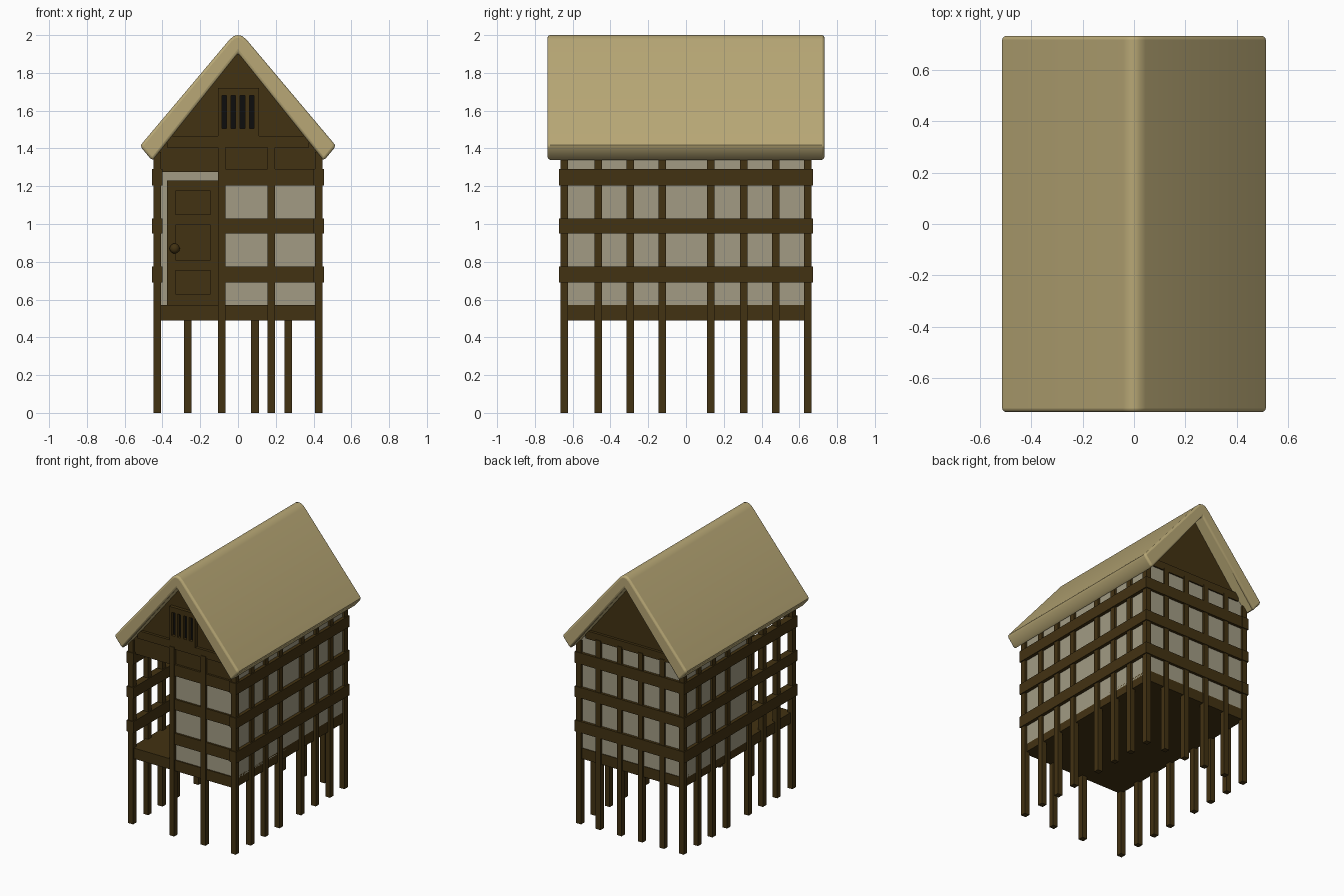
import bpy, bmesh, math

if "Cube" in bpy.data.objects:
    bpy.data.objects.remove(bpy.data.objects["Cube"])


def material(name, rgb):
    m = bpy.data.materials.new(name)
    m.diffuse_color = (*rgb, 1)
    m.use_nodes = True
    m.node_tree.nodes["Principled BSDF"].inputs["Base Color"].default_value = m.diffuse_color
    return m


WOOD = material("dark_wood", (0.055, 0.032, 0.006))
PLASTER = material("plaster", (0.36, 0.33, 0.23))
THATCH = material("thatch", (0.48, 0.39, 0.18))
BLACK = material("black", (0.004, 0.004, 0.004))


def finish(name, bm, mat):
    bmesh.ops.recalc_face_normals(bm, faces=bm.faces)
    me = bpy.data.meshes.new(name)
    bm.to_mesh(me)
    bm.free()
    me.materials.append(mat)
    ob = bpy.data.objects.new(name, me)
    bpy.context.collection.objects.link(ob)
    return ob


def boxes(name, items, mat=WOOD):
    """One object from boxes given as (x0, x1, y0, y1, z0, z1)."""
    bm = bmesh.new()
    for x0, x1, y0, y1, z0, z1 in items:
        vs = bmesh.ops.create_cube(bm, size=1)["verts"]
        for v in vs:
            v.co.x = x1 if v.co.x > 0 else x0
            v.co.y = y1 if v.co.y > 0 else y0
            v.co.z = z1 if v.co.z > 0 else z0
    return finish(name, bm, mat)


def prism(name, profile, y0, y1, mat):
    """Extrude an (x, z) outline along y."""
    bm = bmesh.new()
    f = bm.faces.new([bm.verts.new((x, y0, z)) for x, z in profile])
    ext = bmesh.ops.extrude_face_region(bm, geom=[f])["geom"]
    for v in ext:
        if isinstance(v, bmesh.types.BMVert):
            v.co.y = y1
    return finish(name, bm, mat)


def post(x, y, top):
    return (x - 0.02, x + 0.02, y - 0.02, y + 0.02, 0, top)


# Stilts that run up as wall posts
YS = (-0.645, -0.465, -0.295, -0.125, 0.13, 0.305, 0.475, 0.645)
for name, s in (("left_posts", -1), ("right_posts", 1)):
    boxes(name, [post(s * 0.427, y, 1.38) for y in YS])
boxes("front_posts", [post(x, -0.645, 1.42) for x in (-0.085, 0.175)])
boxes("back_posts", [post(x, 0.645, 1.42) for x in (-0.265, -0.085, 0.09, 0.265)])

# Floor
boxes("floor", [(-0.43, 0.43, -0.655, 0.655, 0.49, 0.57)])

# Horizontal rails around the walls
RAILS = ((0.69, 0.775), (0.95, 1.03), (1.205, 1.29))
for name, s in (("left_rails", -1), ("right_rails", 1)):
    a, b = sorted((s * 0.4, s * 0.455))
    boxes(name, [(a, b, -0.672, 0.672, *z) for z in RAILS])
boxes("front_rails", [(-0.085, 0.41, -0.66, -0.62, *z) for z in RAILS])
boxes("back_rails", [(-0.45, 0.45, 0.62, 0.67, *z) for z in RAILS])

# Plaster walls, with an open porch at the front left
boxes("right_wall", [(0.41, 0.43, -0.64, 0.64, 0.55, 1.38)], PLASTER)
boxes("left_wall", [(-0.43, -0.41, -0.125, 0.64, 0.55, 1.38)], PLASTER)
boxes("back_wall", [(-0.42, 0.42, 0.63, 0.65, 0.55, 1.41)], PLASTER)
boxes("front_wall", [(-0.085, 0.42, -0.645, -0.63, 0.55, 1.29)], PLASTER)
boxes("porch_inner_wall", [(-0.09, -0.075, -0.64, -0.125, 0.55, 1.39)], PLASTER)
boxes("door_wall", [(-0.42, -0.085, -0.13, -0.115, 0.55, 1.39)], PLASTER)
boxes("porch_ceiling", [(-0.41, -0.085, -0.63, -0.125, 1.375, 1.39)])
boxes("front_header", [(-0.42, 0.42, -0.645, -0.62, 1.275, 1.41)])

# Panelled door and knob
dx0, dx1, px0, px1 = -0.375, -0.1, -0.33, -0.145
fy0, fy1 = -0.16, -0.13
rails = ((0.57, 0.63), (0.755, 0.81), (0.995, 1.05), (1.175, 1.23))
boxes("door", [(dx0, dx1, -0.15, fy1, 0.57, 1.23),
               (dx0, px0, fy0, fy1, 0.57, 1.23),
               (px1, dx1, fy0, fy1, 0.57, 1.23)]
      + [(px0, px1, fy0, fy1, *z) for z in rails])
bm = bmesh.new()
bmesh.ops.create_uvsphere(bm, u_segments=16, v_segments=10, radius=0.027)
bmesh.ops.translate(bm, verts=bm.verts, vec=(-0.335, -0.18, 0.87))
for f in bm.faces:
    f.smooth = True
finish("door_knob", bm, WOOD)

# Gable boards and tie beams
gable = [(-0.42, 1.40), (0.42, 1.40), (0, 1.925)]
for name, s in (("front", -1), ("back", 1)):
    a, b = sorted((s * 0.615, s * 0.64))
    prism(name + "_gable", gable, a, b, WOOD)
    a, b = sorted((s * 0.62, s * 0.66))
    boxes(name + "_tie_beam", [(-0.375, 0.375, a, b, 1.405, 1.465)])

# Slotted vent in the front gable
vy = (-0.665, -0.635)
slots = [(c - 0.013, c + 0.013) for c in (-0.073, -0.025, 0.024, 0.073)]
edges = [-0.105] + [e for s in slots for e in s] + [0.11]
boxes("vent_frame", [(-0.105, 0.11, *vy, 1.465, 1.505), (-0.105, 0.11, *vy, 1.68, 1.72)]
      + [(edges[i], edges[i + 1], *vy, 1.505, 1.68) for i in range(0, 10, 2)])
boxes("vent_slots", [(*s, -0.643, -0.638, 1.505, 1.68) for s in slots], BLACK)

# Thick rounded roof
half = [(0.022, 1.995), (0.045, 1.976), (0.505, 1.43), (0.514, 1.417),
        (0.510, 1.402), (0.465, 1.348), (0.449, 1.34)]
outline = [(0, 2.0)] + half + [(0, 1.905)] + [(-x, z) for x, z in reversed(half)]
roof = prism("roof", outline, -0.733, 0.733, THATCH)
bev = roof.modifiers.new("soft_rim", "BEVEL")
bev.width = 0.014
bev.segments = 3
bev.limit_method = "ANGLE"
bev.angle_limit = math.radians(80)
bpy.context.view_layer.objects.active = roof
roof.select_set(True)
bpy.ops.object.shade_smooth_by_angle(angle=math.radians(40))
